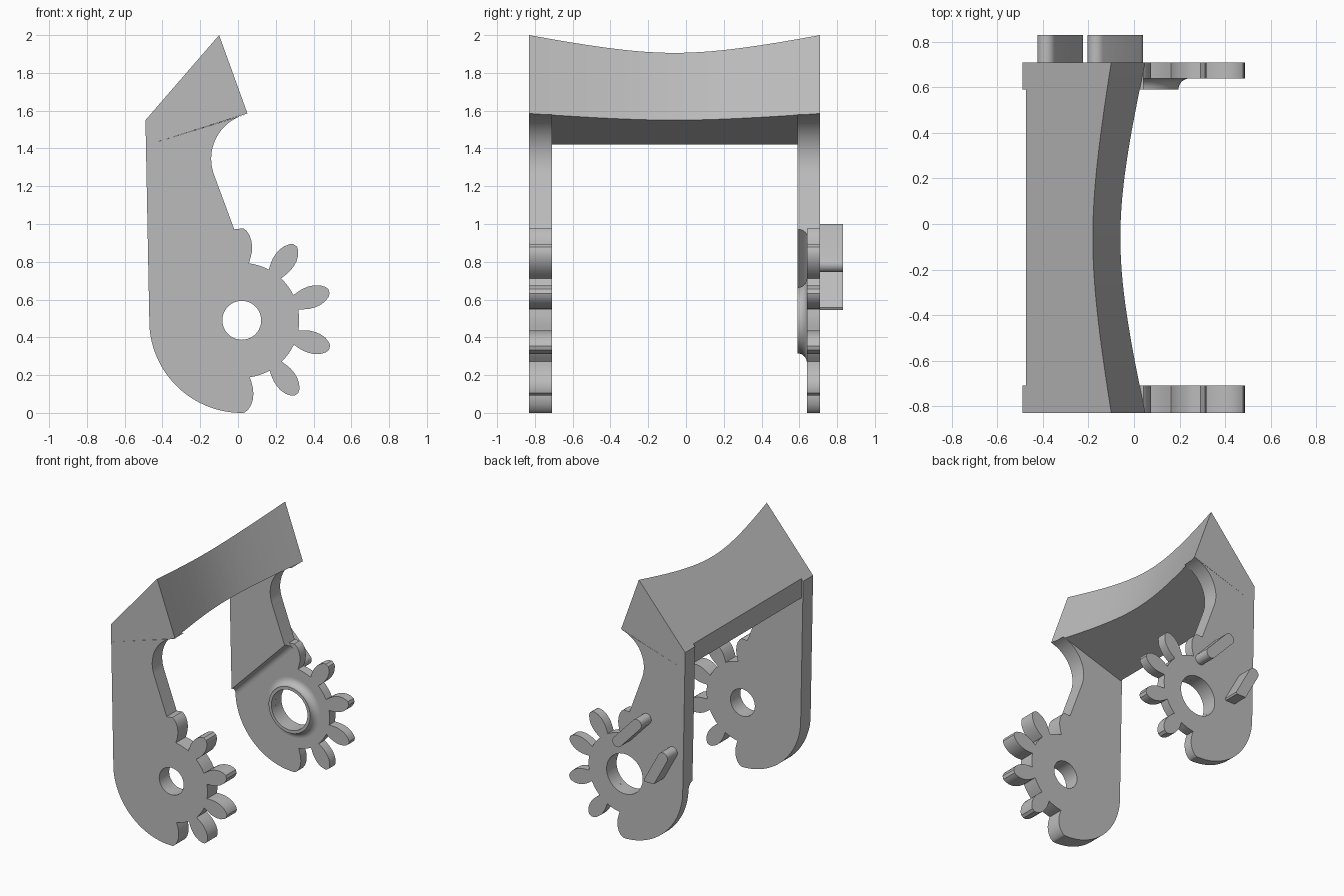
import bpy, bmesh
from math import sin, cos, pi, radians, sqrt, hypot

if "Cube" in bpy.data.objects:
    bpy.data.objects.remove(bpy.data.objects["Cube"])

grey = bpy.data.materials.new("mid grey")
grey.use_nodes = True
grey.diffuse_color = (0.5, 0.5, 0.5, 1)
grey.node_tree.nodes["Principled BSDF"].inputs["Base Color"].default_value = (0.5, 0.5, 0.5, 1)

CX, CZ, R = 0.02, 0.49, 0.49          # gear centre and outer radius
FRONT, BACK = -0.83, 0.71             # outer faces of the two arms


def finish(name, bm):
    """Turn a bmesh into a shaded, coloured object."""
    bmesh.ops.remove_doubles(bm, verts=bm.verts, dist=0.0001)
    bmesh.ops.recalc_face_normals(bm, faces=bm.faces)
    mesh = bpy.data.meshes.new(name)
    bm.to_mesh(mesh)
    bm.free()
    mesh.materials.append(grey)
    obj = bpy.data.objects.new(name, mesh)
    bpy.context.collection.objects.link(obj)
    bpy.ops.object.select_all(action="DESELECT")
    obj.select_set(True)
    bpy.context.view_layer.objects.active = obj
    bpy.ops.object.shade_smooth_by_angle(angle=radians(30))
    return obj


def arc(cx, cz, r, start, end, n):
    angles = [radians(start + (end - start) * i / n) for i in range(n + 1)]
    return [(cx + r * cos(a), cz + r * sin(a)) for a in angles]


def slab(name, loops, y0, y1):
    """Extrude x-z outlines (later loops are holes) from y0 to y1."""
    curve = bpy.data.curves.new(name, "CURVE")
    curve.dimensions, curve.fill_mode = "2D", "BOTH"
    curve.extrude = (y1 - y0) / 2
    for loop in loops:
        spline = curve.splines.new("POLY")
        spline.points.add(len(loop) - 1)
        for p, (x, z) in zip(spline.points, loop):
            p.co = (x, z, 0, 1)
        spline.use_cyclic_u = True
    temp = bpy.data.objects.new(name + "_outline", curve)
    bpy.context.collection.objects.link(temp)
    mesh = bpy.data.meshes.new_from_object(temp.evaluated_get(bpy.context.evaluated_depsgraph_get()))
    bm = bmesh.new()
    bm.from_mesh(mesh)
    for v in bm.verts:
        x, z, d = v.co
        v.co = (x, (y0 + y1) / 2 + d, z)
    bpy.data.objects.remove(temp)
    bpy.data.curves.remove(curve)
    bpy.data.meshes.remove(mesh)
    return finish(name, bm)


def loft(name, rings, closed=False):
    """Skin matching closed rings; cap the ends unless the rings form a loop."""
    bm = bmesh.new()
    rows = [[bm.verts.new(p) for p in ring] for ring in rings]
    n = len(rows[0])
    pairs = list(zip(rows, rows[1:])) + ([(rows[-1], rows[0])] if closed else [])
    for a, b in pairs:
        for i in range(n):
            j = (i + 1) % n
            bm.faces.new((a[i], a[j], b[j], b[i]))
    if not closed:
        bm.faces.new(rows[0])
        bm.faces.new(rows[-1])
    return finish(name, bm)


# Leaf-shaped tooth: radius and half width from root to tip
FLANK = [(0.302, 0.040), (0.33, 0.049), (0.36, 0.056), (0.39, 0.058), (0.42, 0.055),
         (0.45, 0.045), (0.475, 0.028), (0.487, 0.012)]


def tooth_side(angle, side):
    a = radians(angle)
    pts = [(CX + u * cos(a) - side * v * sin(a), CZ + u * sin(a) + side * v * cos(a))
           for u, v in FLANK]
    return pts if side > 0 else pts[::-1]


def gear_edge():
    """Toothed edge running clockwise from the top tooth to the bottom one."""
    pts = []
    for k in range(6):
        angle = 90.5 - 36 * k
        if k > 0:
            pts += arc(CX, CZ, 0.304, angle + 27, angle + 9, 5)
            pts += tooth_side(angle, 1)
        if k < 5:
            pts += tooth_side(angle, -1)
    return pts


# Arm outline: neck hollow, gear, round heel, straight back, seat for the bar
neck = arc(0.10, 1.345, 0.242, 104, 199, 20) + [(-0.02, 0.972)]
heel = arc(CX, CZ, R, -89, -176, 28)
seat = [(-0.49, 1.55), (-0.475, 1.567), (-0.475, 1.42)]
outline = neck + gear_edge() + heel + seat
slab("front_arm", [outline, arc(CX, CZ, 0.103, 0, 350, 35)], FRONT, -0.71)
slab("back_arm", [outline, arc(CX, CZ, 0.152, 0, 352, 44)], 0.64, BACK)

# Thicker upper part of the back arm, ending in a slanted step
step_low, step_high = (-0.467, 0.52), (-0.02, 0.972)
slab("back_arm_pad", [neck + [step_low] + seat], 0.59, 0.64)

# Concave fillet under the step
section = [(0.05 - 0.05 * cos(a), 0.59 + 0.05 * sin(a)) for a in [i * pi / 16 for i in range(9)]]
section.append((0, 0.64))
loft("step_fillet", [
    [(step_low[0], y, step_low[1] - 1.41 * d) for d, y in section],
    [(step_high[0] + 0.7 * d, y, step_high[1] - 0.7 * d) for d, y in section]])

# Flared boss around the back hole
boss = [(0.152, 0.64), (0.152, 0.59)] + [(0.175 + d, y) for d, y in section[:-1]]
loft("hole_boss", [[(CX + r * cos(t), y, CZ + r * sin(t)) for r, y in boss]
                   for t in [2 * pi * i / 48 for i in range(48)]], closed=True)


# Cross bar with a bowed front face
def bar_section(y):
    t = (y + 0.06) / 0.77
    f = 1 - (sqrt(1 + 3 * t * t) - 1)
    return [(-0.1 - 0.081 * f, y, 2 - 0.094 * f), (0.05 - 0.11 * f, y, 1.585 - 0.035 * f),
            (-0.475, y, 1.42), (-0.475, y, 1.567)]


loft("cross_bar", [bar_section(FRONT + (BACK - FRONT) * i / 32) for i in range(33)])

# Two slanted pegs on the outside of the back arm
upper_peg = arc(0, 0.785, 0.04, -136, 44, 12) + arc(-0.165, 0.96, 0.04, 44, 224, 12)
slab("upper_peg", [upper_peg], BACK, 0.83)
lower_peg = arc(-0.385, 0.765, 0.04, 29, 209, 12) + [(-0.31, 0.545), (-0.232, 0.545), (-0.225, 0.557)]
slab("lower_peg", [lower_peg], BACK, 0.83)
